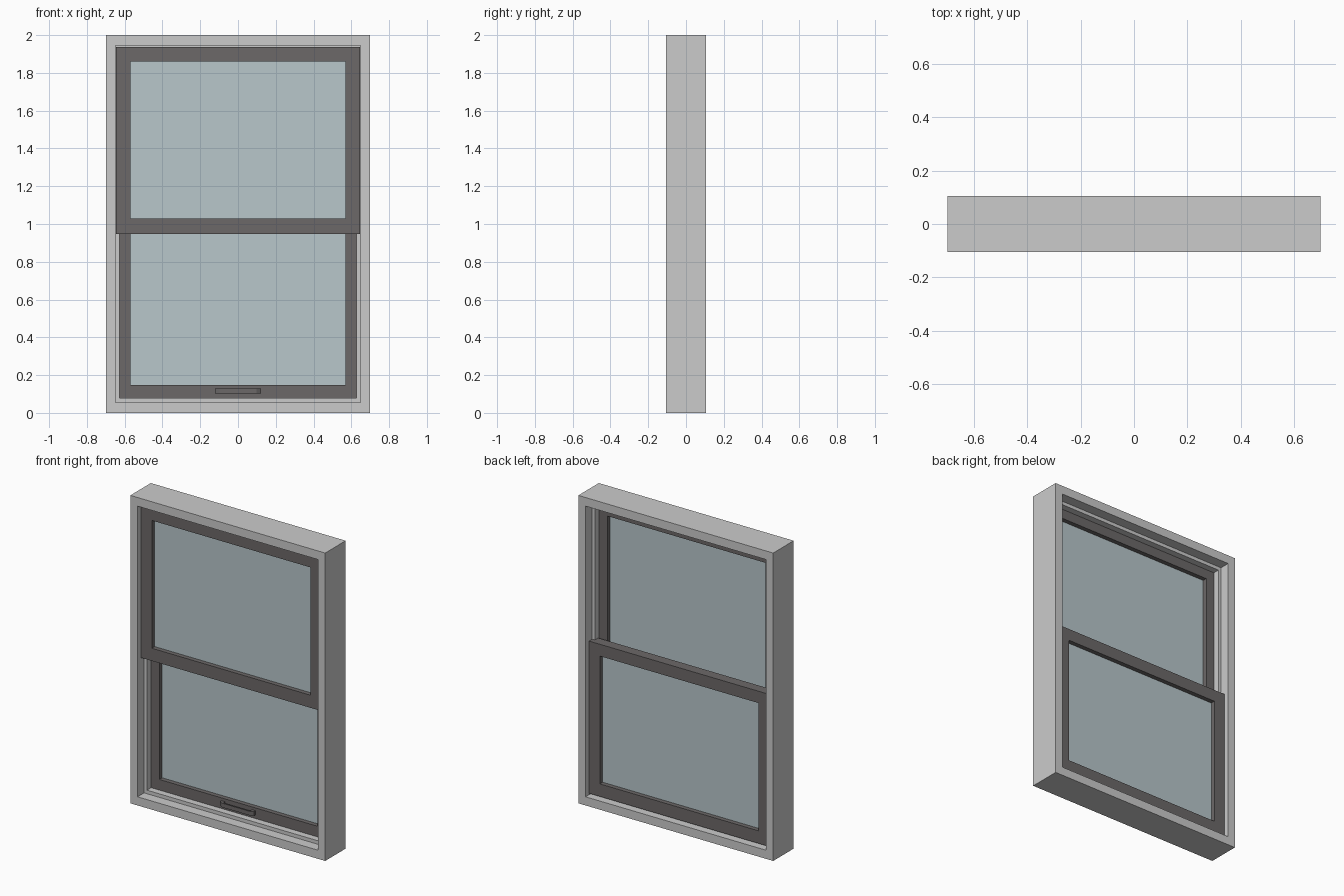
import bpy, bmesh

if "Cube" in bpy.data.objects:
    bpy.data.objects.remove(bpy.data.objects["Cube"])


def material(name, colour):
    m = bpy.data.materials.new(name)
    m.diffuse_color = (*colour, 1)
    m.use_nodes = True
    m.node_tree.nodes["Principled BSDF"].inputs["Base Color"].default_value = m.diffuse_color
    return m


SASH = material("dark_sash", (0.15, 0.14, 0.14))
GLASS = material("pale_glass", (0.48, 0.57, 0.60))


def finish(name, bm, mat=None):
    bmesh.ops.recalc_face_normals(bm, faces=bm.faces)
    me = bpy.data.meshes.new(name)
    bm.to_mesh(me)
    bm.free()
    ob = bpy.data.objects.new(name, me)
    bpy.context.collection.objects.link(ob)
    if mat:
        me.materials.append(mat)
    return ob


def ring(name, x, z0, z1, wx, wz0, wz1, y0, y1, mat=None):
    """Rectangular frame: half width x, border widths wx, wz0 (bottom), wz1 (top)."""
    bm = bmesh.new()
    loops = []
    for hx, a, b in ((x, z0, z1), (x - wx, z0 + wz0, z1 - wz1)):
        for y in (y0, y1):
            loops.append([bm.verts.new((px, y, pz)) for px, pz in
                          ((-hx, a), (hx, a), (hx, b), (-hx, b))])
    of, ob, nf, nb = loops
    for a, b in ((of, ob), (of, nf), (ob, nb), (nf, nb)):
        for i in range(4):
            j = (i + 1) % 4
            bm.faces.new((a[i], a[j], b[j], b[i]))
    return finish(name, bm, mat)


def box(name, x0, x1, y0, y1, z0, z1, mat=None):
    bm = bmesh.new()
    bmesh.ops.create_cube(bm, size=1)
    for v in bm.verts:
        v.co = (x1 if v.co.x > 0 else x0, y1 if v.co.y > 0 else y0,
                z1 if v.co.z > 0 else z0)
    return finish(name, bm, mat)


# Fixed outer frame and the bead that separates the two sash tracks
ring("outer_frame", 0.70, 0, 2, 0.052, 0.056, 0.056, -0.105, 0.105)
ring("parting_bead", 0.65, 0.055, 1.945, 0.022, 0.024, 0.024, -0.038, 0.038)

# Sliding sashes: upper at the front, lower at the back
for name, z0, z1, yc in (("upper", 0.947, 1.936, -0.038), ("lower", 0.066, 1.055, 0.038)):
    ring(name + "_sash", 0.647, z0, z1, 0.078, 0.082, 0.077, yc - 0.033, yc + 0.033, SASH)
    box(name + "_glass", -0.575, 0.575, yc - 0.004, yc + 0.004, z0 + 0.075, z1 - 0.07, GLASS)

# Pull handle on the lower rail: a bridge profile extruded upward
half = [(0.122, 0.008), (0.122, -0.008), (0.098, -0.022)]
inner = [(0.092, -0.014), (0.098, -0.004), (0.098, 0.008)]
profile = half + [(-x, y) for x, y in reversed(half)]
profile += [(-x, y) for x, y in reversed(inner)] + inner
bm = bmesh.new()
face = bm.faces.new([bm.verts.new((x, y, 0.103)) for x, y in profile])
up = bmesh.ops.extrude_face_region(bm, geom=[face])
bmesh.ops.translate(bm, vec=(0, 0, 0.027),
                    verts=[g for g in up["geom"] if isinstance(g, bmesh.types.BMVert)])
finish("pull_handle", bm, SASH)
